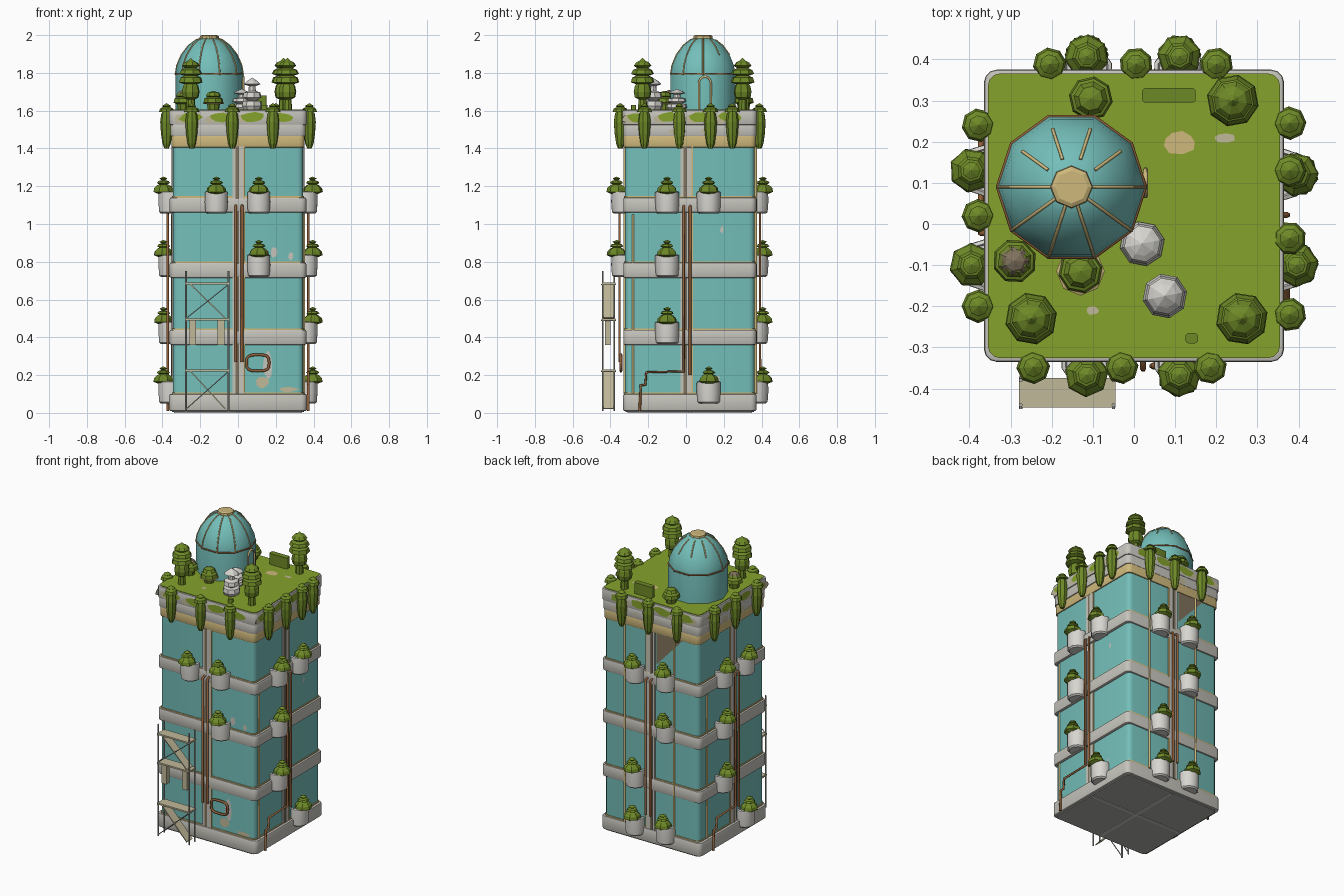
import bpy, bmesh, math, random
from mathutils import Vector

random.seed(4)
old = bpy.data.objects.get("Cube")
if old:
    bpy.data.objects.remove(old)
CY = 0.02  # tower centre in y


def material(name, *rgb):
    m = bpy.data.materials.new(name)
    m.use_nodes = True
    m.diffuse_color = (*rgb, 1)
    b = m.node_tree.nodes["Principled BSDF"]
    b.inputs["Base Color"].default_value = (*rgb, 1)
    b.inputs["Roughness"].default_value = 0.8
    return m


teal = material("teal wall", .175, .52, .49)
grey = material("concrete grey", .56, .55, .5)
white = material("pot white", .68, .67, .63)
tan = material("weathered tan", .62, .48, .2)
grass = material("roof grass", .24, .36, .025)
leaf = material("leaf green", .155, .25, .02)
rust = material("rust brown", .28, .115, .04)
beige = material("board beige", .53, .48, .32)
steel = material("dull steel", .42, .42, .39)
hole = material("hollow brown", .22, .17, .11)


def finish(name, bm, mat, smooth=0):
    bmesh.ops.recalc_face_normals(bm, faces=bm.faces)
    me = bpy.data.meshes.new(name)
    bm.to_mesh(me)
    bm.free()
    me.materials.append(mat)
    ob = bpy.data.objects.new(name, me)
    bpy.context.collection.objects.link(ob)
    if smooth:
        bpy.ops.object.select_all(action='DESELECT')
        ob.select_set(True)
        bpy.context.view_layer.objects.active = ob
        bpy.ops.object.shade_smooth_by_angle(angle=math.radians(smooth))
    return ob


def box(name, a, b, mat, corner=0, edge=0):
    """Box between two corners; corner rounds upright edges, edge rounds the rest."""
    bm = bmesh.new()
    bmesh.ops.create_cube(bm, size=1)
    for v in bm.verts:
        v.co = [a[i] if v.co[i] < 0 else b[i] for i in range(3)]
    if corner:
        up = [e for e in bm.edges if abs(e.verts[0].co.z - e.verts[1].co.z) > 1e-4]
        bmesh.ops.bevel(bm, geom=up, offset=corner, segments=3, profile=.5, affect='EDGES')
    if edge:
        rim = [e for e in bm.edges if abs(e.verts[0].co.z - e.verts[1].co.z) < 1e-5]
        bmesh.ops.bevel(bm, geom=rim, offset=edge, segments=2, profile=.5, affect='EDGES')
    return finish(name, bm, mat, 35)


def layer(name, hx, hy, z0, z1, mat, edge=0):
    return box(name, (-hx, CY - hy, z0), (hx, CY + hy, z1), mat, .03, edge)


def lathe(name, pts, loc, mat, n=8, smooth=0, turn=0):
    """Revolve (radius, height) points about an upright axis."""
    bm = bmesh.new()
    rings = []
    for r, z in pts:
        count = n if r else 1
        ring = []
        for i in range(count):
            t = turn + math.tau * i / n
            ring.append(bm.verts.new(Vector(loc) + Vector((r * math.cos(t), r * math.sin(t), z))))
        rings.append(ring)
    for p, q in zip(rings, rings[1:]):
        for i in range(n):
            j = (i + 1) % n
            quad = [p[i % len(p)], p[j % len(p)], q[j % len(q)], q[i % len(q)]]
            bm.faces.new(list(dict.fromkeys(quad)))
    for end in (rings[0], rings[-1]):
        if len(end) > 1:
            bm.faces.new(end)
    return finish(name, bm, mat, smooth)


def pipe(name, pts, r, mat, closed=False):
    cu = bpy.data.curves.new(name, 'CURVE')
    cu.dimensions = '3D'
    cu.bevel_depth = r
    cu.bevel_resolution = 1
    cu.use_fill_caps = True
    s = cu.splines.new('POLY')
    s.points.add(len(pts) - 1)
    for p, co in zip(s.points, pts):
        p.co = (*co, 1)
    s.use_cyclic_u = closed
    cu.materials.append(mat)
    ob = bpy.data.objects.new(name, cu)
    bpy.context.collection.objects.link(ob)


def on(side, u, off, z):
    """Point on a side at distance off from the tower axis."""
    return {"front": (u, CY - off, z), "back": (u, CY + off, z),
            "left": (off, u, z), "right": (-off, u, z)}[side]


def panel(name, side, u0, u1, z0, z1, o0, o1, mat):
    p, q = on(side, u0, o0, z0), on(side, u1, o1, z1)
    return box(name, [min(c) for c in zip(p, q)], [max(c) for c in zip(p, q)], mat)


def patch(name, centre, a, b, mat, n=9):
    """Irregular flat stain spanned by two half-axes."""
    bm = bmesh.new()
    vs = []
    for i in range(n):
        t, k = math.tau * i / n, random.uniform(.75, 1.1)
        vs.append(bm.verts.new(Vector(centre) + Vector(a) * math.cos(t) * k + Vector(b) * math.sin(t) * k))
    bm.faces.new(vs)
    return finish(name, bm, mat)


# Tower body, floor bands, parapet and roof
layer("tower_wall", .345, .343, .05, 1.45, teal)
layer("base_band", .365, .353, .01, .1, grey, .008)
layer("base_trim", .35, .347, .09, .108, tan)
layer("underside", .35, .34, .004, .02, steel)
for x, y in ((.34, .008), (.008, .33)):
    box("underside_rib", (-x, CY - y, 0), (x, CY + y, .01), white)
for z in (.36, .715, 1.06):
    layer("floor_band", .362, .352, z, z + .08, grey, .008)
    layer("band_trim", .35, .347, z + .07, z + .087, tan)
layer("parapet_lower", .352, .35, 1.405, 1.47, tan, .005)
layer("parapet_middle", .358, .352, 1.465, 1.53, grey, .005)
layer("parapet_upper", .364, .355, 1.525, 1.603, grey, .006)
layer("roof_lawn", .355, .346, 1.59, 1.607, grass)
for x, y, a, b, m in ((.11, .2, .045, .03, tan), (.22, .21, .03, .012, beige), (-.1, -.21, .015, .012, beige)):
    patch("roof_stain", (x, y, 1.609), (a, 0, 0), (0, b, 0), m)

# Central pilaster and pipes on each side
for side in ("front", "back", "left", "right"):
    panel("pilaster", side, -.03, .03, .1, 1.41, .33, .35, grey)
    panel("pilaster_groove", side, -.012, .004, .1, 1.41, .34, .352, hole)
    panel("pilaster_edge", side, .03, .037, .1, 1.41, .33, .352, tan)
    k = -1 if side == "right" else 1
    for u in (-.012, .022):
        low = .27 if side == "front" else .2
        run = [on(side, k * u, .345, 1.1), on(side, k * u, .372, 1.09), on(side, k * u, .372, low)]
        if side in ("left", "right") and u < 0:
            run[2:] = [on(side, k * a, .372, z) for a, z in ((u, .22), (-.21, .215), (-.215, .15), (-.24, .145), (-.245, .01))]
        pipe("wall_pipe", run, .0075, rust)
    # Moss and stains on the parapet
    out = .366 if side in ("left", "right") else .357
    along = Vector(on(side, 1, 0, 0)) - Vector(on(side, 0, 0, 0))
    for u in (-.25, -.09, .08, .23):
        patch("moss_patch", on(side, u, out, 1.565), along * .065, (0, 0, .028), grass)
        patch("upper_stain", on(side, u - .05, out - .0005, 1.555), along * .04, (0, 0, .024), beige)
        patch("lower_stain", on(side, u + .03, out - .005, 1.49), along * .035, (0, 0, .018), beige)
for u in (.19, -.17):
    pipe("conduit", [on("back", u, .35, z) for z in (.1, 1.41)], .007, tan)
for s in ("left", "right"):
    pipe("conduit", [on(s, .28 if s == "right" else -.28, .35, z) for z in (.1, 1.05)], .006, tan)

# Broken wall panel at the back
bm = bmesh.new()
bm.faces.new([bm.verts.new(on("back", u, .347, z)) for u, z in ((-.04, 1.405), (-.23, 1.405), (-.04, 1.2))])
finish("broken_panel", bm, hole)

# Wall stains and the pipe loop on the front
for u, z, a, b, m in ((.155, .25, .025, .08, grey), (.13, .16, .035, .035, beige), (.19, .85, .018, .03, grey),
                      (.28, .83, .015, .025, grey), (.27, .125, .05, .015, beige)):
    patch("wall_stain", on("front", u, .346, z), (a, 0, 0), (0, 0, b), m)
for u, z, b in ((.19, .97, .02), (.17, .16, .04)):
    patch("wall_stain", on("left", u, .348, z), (0, .01, 0), (0, 0, b), grey)
loop = []
for i in range(16):
    c, s = math.cos(math.tau * i / 16), math.sin(math.tau * i / 16)
    loop.append(on("front", .105 + .06 * math.copysign(abs(c) ** .6, c), .365,
                   .265 + .043 * math.copysign(abs(s) ** .6, s)))
pipe("pipe_loop", loop, .008, rust, True)

# Planters with layered shrubs
POT = ((.05, 0), (.06, .008), (.064, .06), (.063, .114), (.054, .118), (.05, .105))
SHRUB = ((.03, .105), (.054, .115), (.05, .135), (.034, .15), (.022, .155), (.036, .162),
         (.028, .172), (.01, .177), (.022, .186), (0, .196))
LEVELS = (.05, .365, .72, 1.055)
POTS = {"front": ((-.115, (3,)), (.11, (3, 2))), "back": ((.11, (3, 1, 0)), (-.115, (3, 2, 0))),
        "left": ((-.1, (3, 2, 1)), (.12, (3, 0))), "right": ((.13, (3, 2, 1)), (-.1, (3, 0)))}
for side, columns in POTS.items():
    out = .36 if side in ("left", "right") else .352
    for u, floors in columns:
        for f in floors:
            z = LEVELS[f]
            lathe("planter", POT, on(side, u, out, z), white, 10, 40, .3)
            lathe("planter_shrub", SHRUB, on(side, u, out + .035, z), leaf, 7, 0, random.random())

# Hanging plants around the parapet
POD = ((.012, 1.4), (.022, 1.425), (.03, 1.48), (.034, 1.54), (.028, 1.585), (.02, 1.595),
       (.041, 1.592), (.035, 1.61), (.018, 1.62), (.024, 1.625), (0, 1.64))
PODS = {"front": (-.245, -.03, .185), "back": (-.205, .005, .2),
        "left": (-.22, -.035, .13, .245), "right": (-.2, .02, .24)}
for side, us in PODS.items():
    for u in us:
        out = .378 if side in ("left", "right") else .368
        lathe("hanging_plant", POD, on(side, u, out, 0), leaf, 8, 0, random.random())

# Roof trees, bushes, stone stacks and hedge
TREE = ((.025, 0), (.022, .06), (.042, .07), (.048, .1), (.042, .13), (.035, .14), (.064, .15), (.056, .175),
        (.035, .185), (.062, .195), (.052, .215), (.03, .225), (.048, .238), (.035, .255), (.015, .265), (0, .28))
BUSH = ((.03, 0), (.035, .03), (.054, .037), (.049, .06), (.03, .068), (.042, .072), (.03, .09), (0, .1))
STACK = ((.045, 0), (.055, .02), (.05, .045), (.025, .05), (.05, .065), (.045, .09), (.02, .1),
         (.018, .125), (.045, .135), (.03, .15), (0, .17))
for x, y in ((-.25, -.23), (.262, -.23), (.24, .3)):
    lathe("roof_tree", TREE, (x, y, 1.6), leaf, 8, 0, random.random())
for x, y in ((-.13, -.115), (-.105, .305), (-.29, -.09)):
    lathe("roof_bush", BUSH, (x, y, 1.605), leaf, 8, 0, random.random())
lathe("bush_rim", ((.045, .03), (.059, .033), (.05, .037)), (-.13, -.115, 1.605), tan, 8)
lathe("bush_crown", ((.036, .084), (.024, .096), (0, .105)), (-.29, -.09, 1.605), hole, 7)
for x, y, k in ((.02, -.048, .65), (.075, -.175, 1)):
    lathe("stone_stack", [(r, z * k) for r, z in STACK], (x, y, 1.605), white, 8, 0, .2)
box("hedge", (.02, .295, 1.6), (.15, .33, 1.68), leaf, .008)
box("small_shrub", (.125, -.29, 1.6), (.155, -.265, 1.63), leaf, .008)

# Domed rooftop house with ribs, ring, cap and arched door
DX, DY = -.152, .09
DOME = ((.18, 1.6), (.18, 1.79), (.172, 1.84), (.148, 1.895), (.11, 1.945), (.07, 1.975), (.04, 1.985))
lathe("dome", DOME, (DX, DY, 0), teal, 10, 40)
for i in range(10):
    t = math.tau * i / 10
    # Back ribs survive only as short pieces near the crown
    span = DOME[3:6] if 0 < i < 5 else DOME[1:]
    pipe("dome_rib", [(DX + r * math.cos(t), DY + r * math.sin(t), z) for r, z in span], .004, tan)
pipe("dome_ring", [(DX + .179 * math.cos(math.tau * i / 10), DY + .179 * math.sin(math.tau * i / 10), 1.795)
                   for i in range(10)], .005, rust, True)
lathe("dome_cap", ((.04, 1.975), (.052, 1.98), (.05, 1.995), (.04, 2.0)), (DX, DY, 0), tan, 8)
door = [(DX + .18, DY + .01 - .032, 1.6)]
door += [(DX + .18, DY + .01 - .032 * math.cos(a * math.pi / 8), 1.745 + .035 * math.sin(a * math.pi / 8)) for a in range(9)]
door += [(DX + .18, DY + .01 + .032, 1.6)]
pipe("door_frame", door, .006, tan)

# Scaffold with boards, ramps and braces
X0, X1, Y0, Y1 = -.275, -.05, -.44, -.38
for x in (X0, X1):
    for y in (Y0, Y1):
        pipe("scaffold_post", [(x, y, .01), (x, y, .75)], .005, steel)
    for z in (.22, .49, .68):
        pipe("scaffold_rail", [(x, Y0 - .01, z), (x, Y1 + .01, z)], .004, steel)
for z in (.22, .49, .68):
    box("scaffold_board", (X0 - .005, Y0 - .006, z), (X1 + .005, Y1 + .006, z + .01), beige)
for z0, z1 in ((.02, .22), (.5, .68)):
    bm = bmesh.new()
    corners = ((X0 + .02, Y0, z1), (X1 - .02, Y0, z0), (X1 - .02, Y1, z0), (X0 + .02, Y1, z1))
    bm.faces.new([bm.verts.new(c) for c in corners])
    ramp = finish("scaffold_ramp", bm, beige)
    ramp.modifiers.new("thickness", 'SOLIDIFY').thickness = .006
    for y in (Y0, Y1):
        pipe("scaffold_brace", [(X0, y, z0), (X1, y, z1)], .003, steel)
for x in (-.24, -.09):
    box("hanging_board", (x - .018, Y0 + .01, .36), (x + .018, Y0 + .04, .49), beige)
